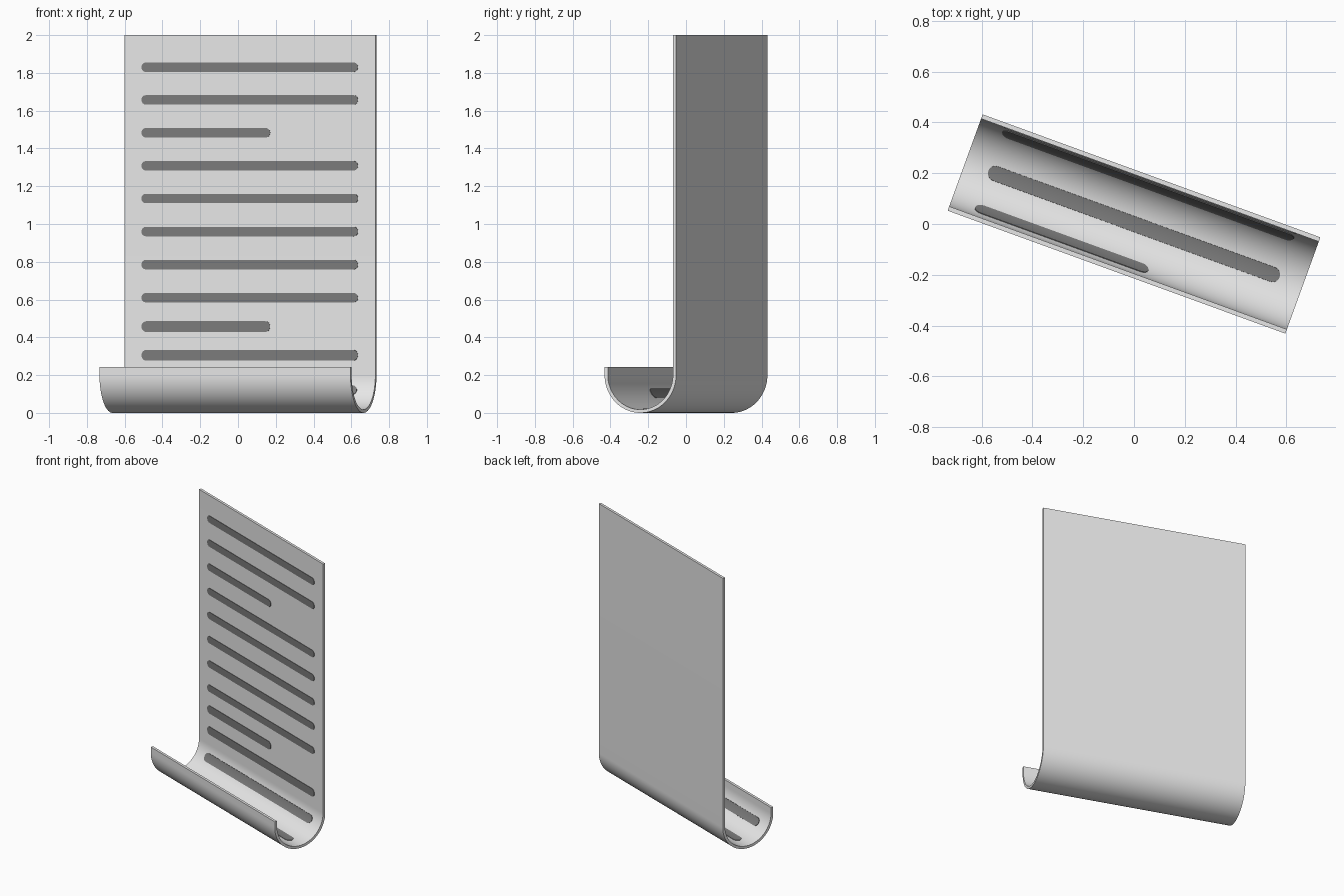
import bpy, bmesh, math

if "Cube" in bpy.data.objects:
    bpy.data.objects.remove(bpy.data.objects["Cube"])

# Main dimensions
WIDTH, HEIGHT, LIP = 1.414, 2.0, 0.243
R_OUT, THICK = 0.2015, 0.018
R_IN, ZC = R_OUT - THICK, R_OUT
ARC = math.pi * R_IN
TURN = math.radians(-20)


def material(name, rgb):
    m = bpy.data.materials.new(name)
    m.diffuse_color = (*rgb, 1)
    m.use_nodes = True
    m.node_tree.nodes["Principled BSDF"].inputs["Base Color"].default_value = m.diffuse_color
    return m


white = material("paper white", (0.8, 0.8, 0.8))
grey = material("line grey", (0.2, 0.2, 0.2))


def on_sheet(s, off):
    """(y, z) at distance s along the inner surface (0 = where the curl starts),
    raised by off towards the inside of the curl."""
    r = R_IN - off
    if s < 0:
        return r, ZC - s
    if s > ARC:
        return -r, ZC + s - ARC
    a = s / R_IN
    return r * math.cos(a), ZC - r * math.sin(a)


def loft(name, rings, mat):
    """Skin four-point rings into a closed solid."""
    bm = bmesh.new()
    rows = [[bm.verts.new(p) for p in ring] for ring in rings]
    for a, b in zip(rows, rows[1:]):
        for i in range(4):
            j = (i + 1) % 4
            bm.faces.new((a[i], a[j], b[j], b[i]))
    bm.faces.new(rows[0])
    bm.faces.new(rows[-1])
    bmesh.ops.recalc_face_normals(bm, faces=bm.faces)
    me = bpy.data.meshes.new(name)
    bm.to_mesh(me)
    bm.free()
    me.materials.append(mat)
    ob = bpy.data.objects.new(name, me)
    bpy.context.collection.objects.link(ob)
    ob.rotation_euler.z = TURN
    bpy.ops.object.select_all(action='DESELECT')
    ob.select_set(True)
    bpy.context.view_layer.objects.active = ob
    bpy.ops.object.shade_smooth_by_angle(angle=math.radians(30))
    return ob


def ring(s, x0, x1, front, back):
    f, b = on_sheet(s, front), on_sheet(s, back)
    return [(x0, *f), (x1, *f), (x1, *b), (x0, *b)]


# Curled sheet: tall back, half-round trough, short front lip
steps = [ZC - HEIGHT] + [ARC * i / 48 for i in range(49)] + [ARC + LIP - ZC]
loft("curled_sheet", [ring(s, -WIDTH / 2, WIDTH / 2, 0, -THICK) for s in steps], white)


# Text-like lines: thin round-ended plates following the sheet
def line(name, s, height, short=False):
    r = height / 2
    rings = []
    for i in range(13):
        t = -r * math.cos(math.pi * i / 12)
        inset = r - math.sqrt(max(r * r - t * t, 0))
        x1 = 0.115 if short else 0.61
        rings.append(ring(s + t, -0.61 + inset, x1 - inset, 0.003, -0.003))
    loft(name, rings, grey)


heights = [1.83, 1.657, 1.483, 1.308, 1.135, 0.96, 0.785, 0.61, 0.457, 0.305]
for i, z in enumerate(heights):
    line(f"line_{i + 1}", ZC - z, 0.05 if z > 0.5 else 0.057, i in (2, 8))
for i, deg in enumerate((27, 90, 147)):
    line(f"curl_line_{i + 1}", R_IN * math.radians(deg), 0.06, i == 2)
